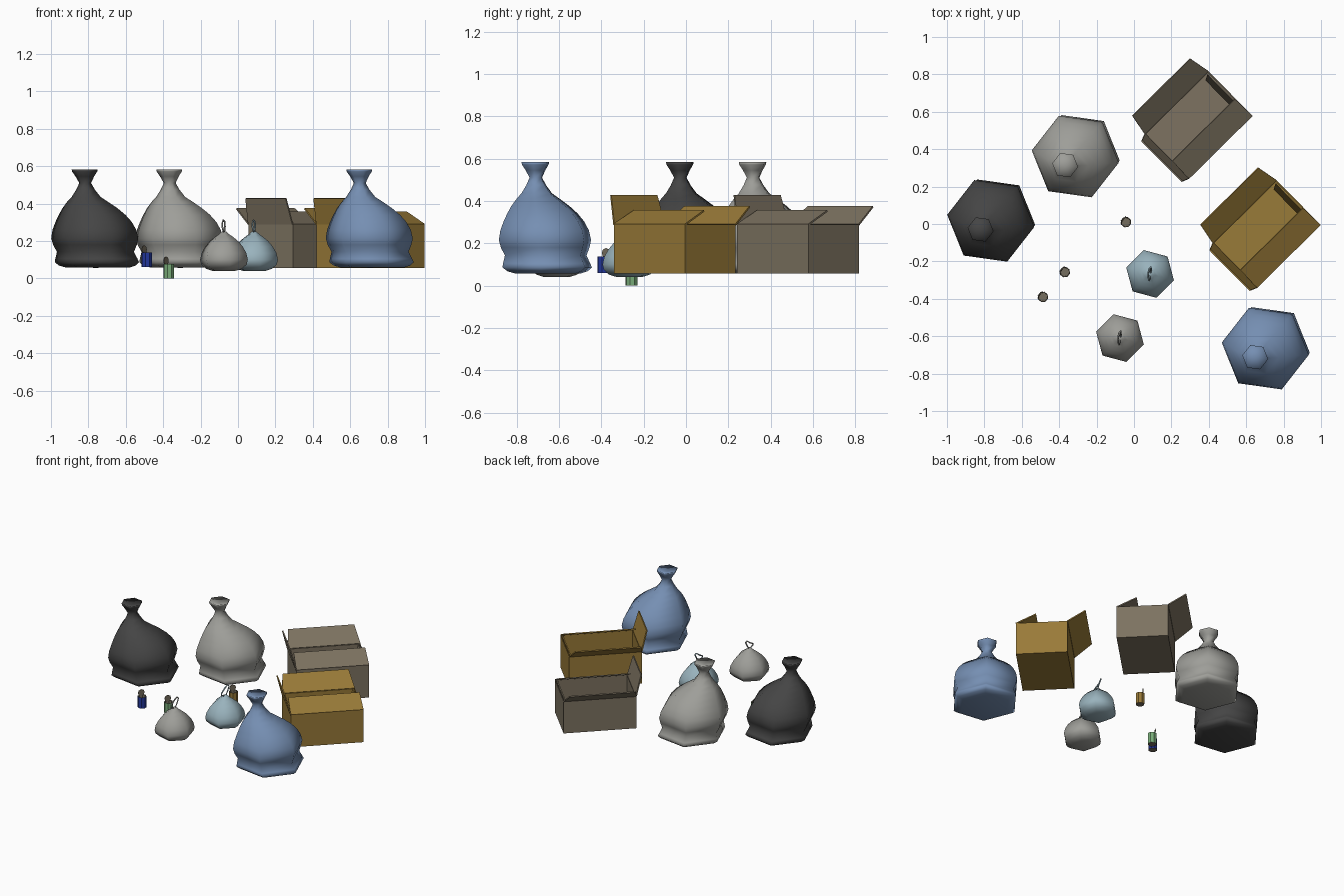
import bpy, bmesh, math
from mathutils import Vector

if "Cube" in bpy.data.objects:
    bpy.data.objects.remove(bpy.data.objects["Cube"])


def material(name, r, g, b):
    m = bpy.data.materials.new(name)
    lin = [((c + 0.055) / 1.055) ** 2.4 for c in (r, g, b)]
    m.diffuse_color = (*lin, 1)
    m.use_nodes = True
    m.node_tree.nodes["Principled BSDF"].inputs["Base Color"].default_value = m.diffuse_color
    return m


BLACK = material("black plastic", .27, .27, .27)
GREY = material("grey plastic", .62, .62, .60)
BLUE = material("blue plastic", .46, .56, .70)
PALE = material("pale blue plastic", .60, .70, .74)
OCHRE = material("ochre cardboard", .60, .48, .22)
TAUPE = material("taupe cardboard", .49, .45, .38)
CAN_BLUE = material("blue label", .14, .22, .62)
CAN_GREEN = material("green label", .48, .68, .48)
METAL = material("dull metal", .46, .43, .37)


def finish(bm, name, mats, loc, smooth=False):
    bmesh.ops.recalc_face_normals(bm, faces=bm.faces)
    me = bpy.data.meshes.new(name)
    bm.to_mesh(me)
    bm.free()
    for m in mats:
        me.materials.append(m)
    if smooth:
        for p in me.polygons:
            p.use_smooth = True
    ob = bpy.data.objects.new(name, me)
    ob.location = loc
    bpy.context.collection.objects.link(ob)
    return ob


def loft(bm, rings, start, sides=6):
    """Stack of polygon rings (z, radius, cx, cy); radius 0 closes to a point."""
    prev = None
    for z, r, cx, cy in rings:
        if r == 0:
            cur = [bm.verts.new((cx, cy, z))]
        else:
            cur = [bm.verts.new((cx + r * math.cos(start + math.tau * i / sides),
                                 cy + r * math.sin(start + math.tau * i / sides), z))
                   for i in range(sides)]
        if prev:
            for i in range(sides):
                j = (i + 1) % sides
                quad = [prev[i % len(prev)], prev[j % len(prev)],
                        cur[j % len(cur)], cur[i % len(cur)]]
                bm.faces.new(list(dict.fromkeys(quad)))
        prev = cur


# Large tied sacks: hexagonal, leaning towards the neck
SACK = [(.057, 0, 0), (.058, .17, .012), (.068, .205, .01), (.086, .228, .008),
        (.105, .222, .005), (.142, .208, 0), (.18, .226, -.003), (.215, .235, -.004),
        (.26, .226, -.006), (.302, .206, -.01), (.34, .180, -.018), (.377, .147, -.03),
        (.41, .110, -.042), (.436, .078, -.05), (.475, .05, -.053), (.51, .032, -.055),
        (.545, .05, -.057), (.572, .068, -.058), (.583, .07, -.058), (.56, 0, -.058)]
for name, mat, x, y in (("black_sack", BLACK, -.762, .02), ("grey_sack", GREY, -.31, .364),
                        ("blue_sack", BLUE, .706, -.663)):
    bm = bmesh.new()
    loft(bm, [(z, r, c, c * .85) for z, r, c in SACK], math.radians(-8))
    finish(bm, name, [mat], (x, y, 0), True)

# Small knotted bags with a loop at the top
SMALL = [(.04, 0), (.041, .065), (.052, .1), (.075, .126), (.1, .132), (.135, .124),
         (.17, .104), (.2, .078), (.222, .05), (.237, .028), (.25, .014), (.252, 0)]
LOOP = [(0, 0, .24), (.005, .02, .275), (.004, .038, .303), (-.004, .030, .312),
        (-.01, .005, .292), (-.008, -.03, .272), (-.005, -.036, .262), (-.002, -.015, .252)]
for name, mat, x, y in (("small_grey_bag", GREY, -.075, -.61),
                        ("small_pale_bag", PALE, .086, -.267)):
    bm = bmesh.new()
    loft(bm, [(z, r, 0, 0) for z, r in SMALL], math.radians(-15))
    finish(bm, name, [mat], (x, y, 0), True)
    cu = bpy.data.curves.new(name + "_knot", 'CURVE')
    cu.dimensions = '3D'
    cu.bevel_depth = .005
    cu.bevel_resolution = 0
    sp = cu.splines.new('POLY')
    sp.points.add(len(LOOP) - 1)
    for p, co in zip(sp.points, LOOP):
        p.co = (*co, 1)
    sp.use_cyclic_u = True
    cu.materials.append(mat)
    ob = bpy.data.objects.new(name + "_knot", cu)
    ob.location = (x, y, 0)
    bpy.context.collection.objects.link(ob)

# Opened tins with a bent-up lid
for name, mat, x, y, z0 in (("blue_tin", CAN_BLUE, -.487, -.39, .06),
                            ("green_tin", CAN_GREEN, -.37, -.257, 0),
                            ("ochre_tin", OCHRE, -.043, .01, .06)):
    bm = bmesh.new()
    loft(bm, [(0, 0, 0, 0), (0, .029, 0, 0), (.008, .029, 0, 0), (.07, .029, 0, 0),
              (.078, .029, 0, 0), (.078, .025, 0, 0), (.045, .024, 0, 0), (.045, 0, 0, 0)],
         math.radians(-15), 8)
    ob = finish(bm, name, [mat, METAL], (x, y, z0))
    for p in ob.data.polygons:
        c = p.center
        inside = math.hypot(c.x, c.y) < .0255
        p.material_index = 1 if inside or c.z > .077 else 0
    bm = bmesh.new()
    bmesh.ops.create_cone(bm, cap_ends=True, segments=8, radius1=.023, radius2=.023, depth=.004)
    lid = finish(bm, name + "_lid", [METAL], (x - .015, y + .012, z0 + .094))
    lid.rotation_euler = (0, math.radians(90), math.radians(145))

# Open cardboard boxes: walls, floor and four flaps
L, W, Z0, Z1 = .2395, .168, .057, .288


def flap(bm, a, b, shift, taper):
    a, b = Vector(a), Vector(b)
    t = (b - a).normalized() * taper
    s = Vector(shift)
    bm.faces.new([bm.verts.new(p) for p in (a, b, b + s - t, a + s + t)])


for name, mat, x, y in (("ochre_box", OCHRE, .709, -.053), ("taupe_box", TAUPE, .345, .53)):
    bm = bmesh.new()
    corners = [(-L, -W), (L, -W), (L, W), (-L, W)]
    lo = [bm.verts.new((*c, Z0)) for c in corners]
    hi = [bm.verts.new((*c, Z1)) for c in corners]
    bm.faces.new(lo[::-1])
    for i in range(4):
        j = (i + 1) % 4
        bm.faces.new([lo[i], lo[j], hi[j], hi[i]])
    ob = finish(bm, name, [mat], (x, y, 0))
    ob.rotation_euler.z = math.radians(44.7)
    mod = ob.modifiers.new("thickness", 'SOLIDIFY')
    mod.thickness = .008
    mod.offset = -1

    bm = bmesh.new()
    flap(bm, (-L, W, Z1), (L, W, Z1), (0, .115, .085), .022)       # back, leaning out
    flap(bm, (-L, -W, Z1), (L, -W, Z1), (0, .13, .065), .004)      # front, leaning in
    flap(bm, (-L, -W, Z1), (-L, W, Z1), (-.036, 0, .14), .015)     # end, standing up
    flap(bm, (L - .012, -W + .01, Z1), (L - .012, W - .01, Z1), (-.03, 0, -.135), .015)
    ob = finish(bm, name + "_flaps", [mat], (x, y, 0))
    ob.rotation_euler.z = math.radians(44.7)
    mod = ob.modifiers.new("thickness", 'SOLIDIFY')
    mod.thickness = .008
    mod.offset = 0
